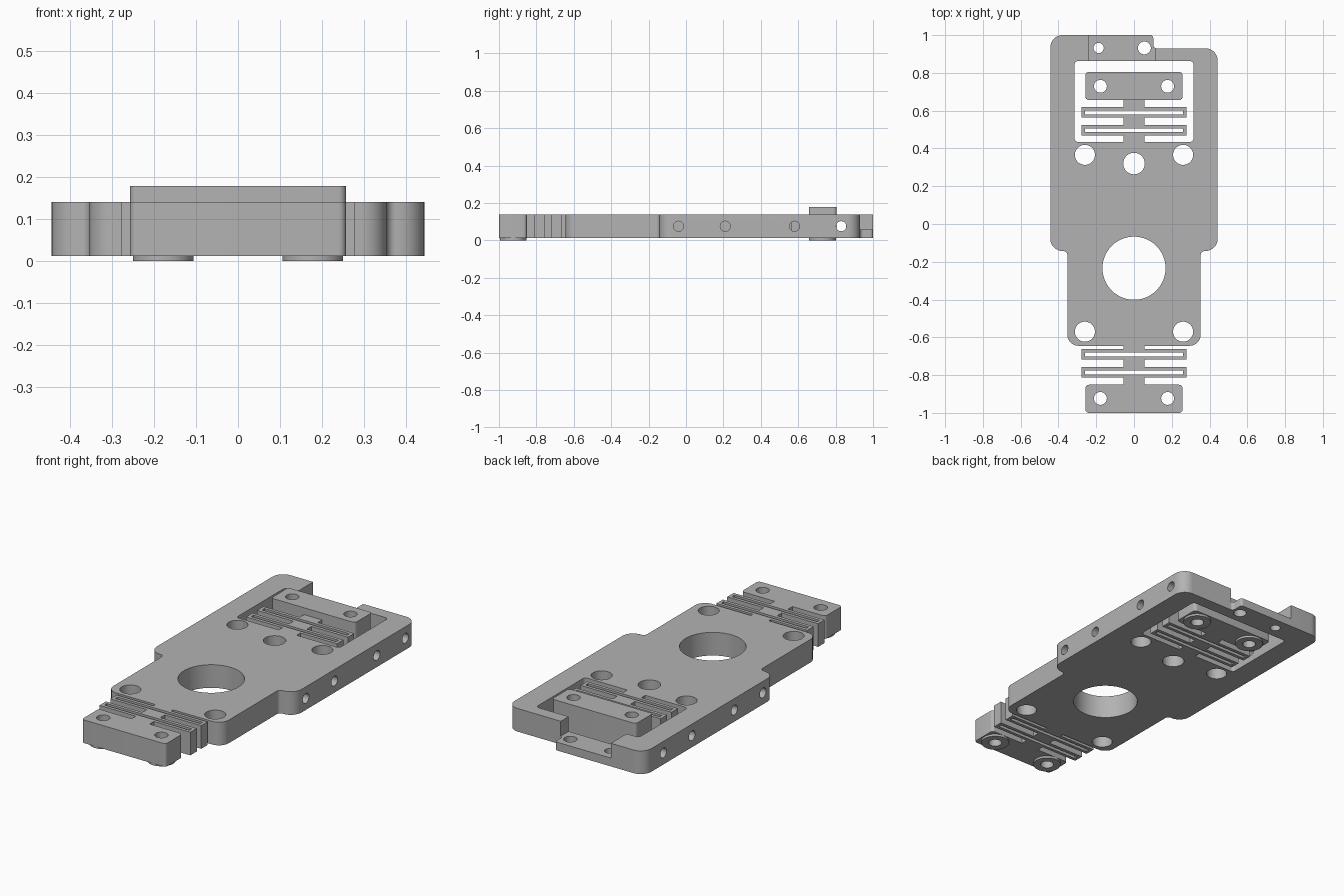
import bpy, bmesh, math
from mathutils import Vector, Matrix

if "Cube" in bpy.data.objects:
    bpy.data.objects.remove(bpy.data.objects["Cube"])

BASE, TOP, RAISED = 0.012, 0.14, 0.178   # underside, plate top, rear block top

metal = bpy.data.materials.new("grey_metal")
metal.use_nodes = True
metal.diffuse_color = (0.45, 0.45, 0.45, 1)
metal.node_tree.nodes["Principled BSDF"].inputs["Base Color"].default_value = (0.45, 0.45, 0.45, 1)


def rounded(corners, steps=8):
    """Outline from right-angled (x, y, radius) corners."""
    out = []
    for i, (x, y, r) in enumerate(corners):
        p = Vector((x, y))
        if r == 0:
            out.append(p)
            continue
        u = (Vector(corners[i - 1][:2]) - p).normalized()
        v = (Vector(corners[(i + 1) % len(corners)][:2]) - p).normalized()
        c = p + (u + v) * r
        for k in range(steps + 1):
            t = math.pi / 2 * k / steps
            out.append(c - v * r * math.cos(t) - u * r * math.sin(t))
    return out


def rect(hw, y0, y1, r=0.0):
    return rounded([(-hw, y0, r), (hw, y0, r), (hw, y1, r), (-hw, y1, r)])


def circle(x, y, r, n=48):
    return [Vector((x + r * math.cos(2 * math.pi * k / n),
                    y + r * math.sin(2 * math.pi * k / n))) for k in range(n)]


def add_object(name, mesh):
    obj = bpy.data.objects.new(name, mesh)
    bpy.context.collection.objects.link(obj)
    return obj


def slab(name, loops, z0, z1):
    """Extruded plate: first loop is the outline, the others are holes."""
    curve = bpy.data.curves.new(name, 'CURVE')
    curve.dimensions, curve.fill_mode = '2D', 'BOTH'
    curve.extrude = (z1 - z0) / 2
    for loop in loops:
        s = curve.splines.new('POLY')
        s.points.add(len(loop) - 1)
        for pt, co in zip(s.points, loop):
            pt.co = (co.x, co.y, 0, 1)
        s.use_cyclic_u = True
    temp = add_object("temp", curve)
    dg = bpy.context.evaluated_depsgraph_get()
    mesh = bpy.data.meshes.new_from_object(temp.evaluated_get(dg))
    bpy.data.objects.remove(temp)
    bm = bmesh.new()
    bm.from_mesh(mesh)
    bmesh.ops.remove_doubles(bm, verts=bm.verts, dist=1e-5)
    bmesh.ops.recalc_face_normals(bm, faces=bm.faces)
    bmesh.ops.translate(bm, verts=bm.verts, vec=(0, 0, (z0 + z1) / 2))
    bm.to_mesh(mesh)
    bm.free()
    mesh.name = name
    mesh.materials.clear()
    mesh.materials.append(metal)
    return add_object(name, mesh)


# Main plate with stepped sides, rear pocket and through holes
outline = rounded([
    (-0.353, -0.645, 0.06), (0.353, -0.645, 0.06), (0.353, -0.143, 0.022),
    (0.443, -0.143, 0.065), (0.443, 0.93, 0.065), (0.102, 0.93, 0.018),
    (0.102, 1.0, 0.015), (-0.443, 1.0, 0.065), (-0.443, -0.143, 0.065),
    (-0.353, -0.143, 0.022)])
holes = [circle(0, -0.234, 0.167, 80), circle(0, 0.32, 0.057),
         circle(-0.187, 0.932, 0.027), circle(0.055, 0.932, 0.034)]
for sx in (-1, 1):
    holes += [circle(sx * 0.26, 0.366, 0.053), circle(sx * 0.26, -0.57, 0.053)]
plate = slab("main_plate", [outline, rect(0.315, 0.435, 0.862, 0.018)] + holes, BASE, TOP)

# Cutter: lowered rear tongue and drilled side holes
bm = bmesh.new()
bmesh.ops.create_cube(bm, size=1, matrix=Matrix.Translation((-0.0625, 0.98, 0.16))
                      @ Matrix.Diagonal((0.355, 0.25, 0.204, 1)))
for sx in (-1, 1):
    for y in (-0.04, 0.21, 0.58, 0.83):
        bmesh.ops.create_cone(
            bm, cap_ends=True, segments=32, radius1=0.027, radius2=0.027, depth=0.2,
            matrix=Matrix.Translation((sx * 0.41, y, 0.076)) @ Matrix.Rotation(math.pi / 2, 4, 'Y'))
cut_mesh = bpy.data.meshes.new("cutter")
bm.to_mesh(cut_mesh)
bm.free()
cutter = add_object("cutter", cut_mesh)
cutter.hide_render = True
mod = plate.modifiers.new("cut", 'BOOLEAN')
mod.operation, mod.solver, mod.object = 'DIFFERENCE', 'EXACT', cutter
dg = bpy.context.evaluated_depsgraph_get()
result = bpy.data.meshes.new_from_object(plate.evaluated_get(dg))
plate.modifiers.clear()
plate.data = result
result.materials.clear()
result.materials.append(metal)
bpy.data.objects.remove(cutter)

parts = [plate]


def clamp_unit(label, yc, s, edge, top):
    """Clamp block, folded flexure and two feet; s is the outward direction in y."""
    drill = [circle(sx * 0.178, yc + s * -0.002, 0.034) for sx in (-1, 1)]
    parts.append(slab(label + "_clamp_block",
                      [rect(0.257, yc - 0.0745, yc + 0.0745, 0.018)] + drill, BASE, top))
    # Flexure: neck with two slotted cross bars
    side, slots = [(0.055, yc - s * 0.0745)], []
    for d in (0.14, 0.235):
        a, b = yc - s * (d - 0.028), yc - s * (d + 0.028)
        side += [(0.055, a), (0.278, a), (0.278, b), (0.055, b)]
        slots.append(rect(0.26, yc - s * d - 0.01, yc - s * d + 0.01))
    side.append((0.055, edge))
    loop = [Vector(p) for p in side] + [Vector((-x, y)) for x, y in reversed(side)]
    parts.append(slab(label + "_flexure", [loop] + slots, BASE, TOP))
    # Ring feet under the block
    for sx, name in ((-1, "right"), (1, "left")):
        y = yc - s * 0.002
        parts.append(slab(f"{label}_{name}_foot",
                          [circle(sx * 0.178, y, 0.072), circle(sx * 0.178, y, 0.034)], 0, BASE))


clamp_unit("rear", 0.731, 1, 0.435, RAISED)
clamp_unit("front", -0.9255, -1, -0.645, TOP)

# Smooth round walls, keep edges sharp
bpy.ops.object.select_all(action='DESELECT')
for obj in parts:
    obj.select_set(True)
bpy.context.view_layer.objects.active = plate
bpy.ops.object.shade_smooth_by_angle(angle=math.radians(30))
